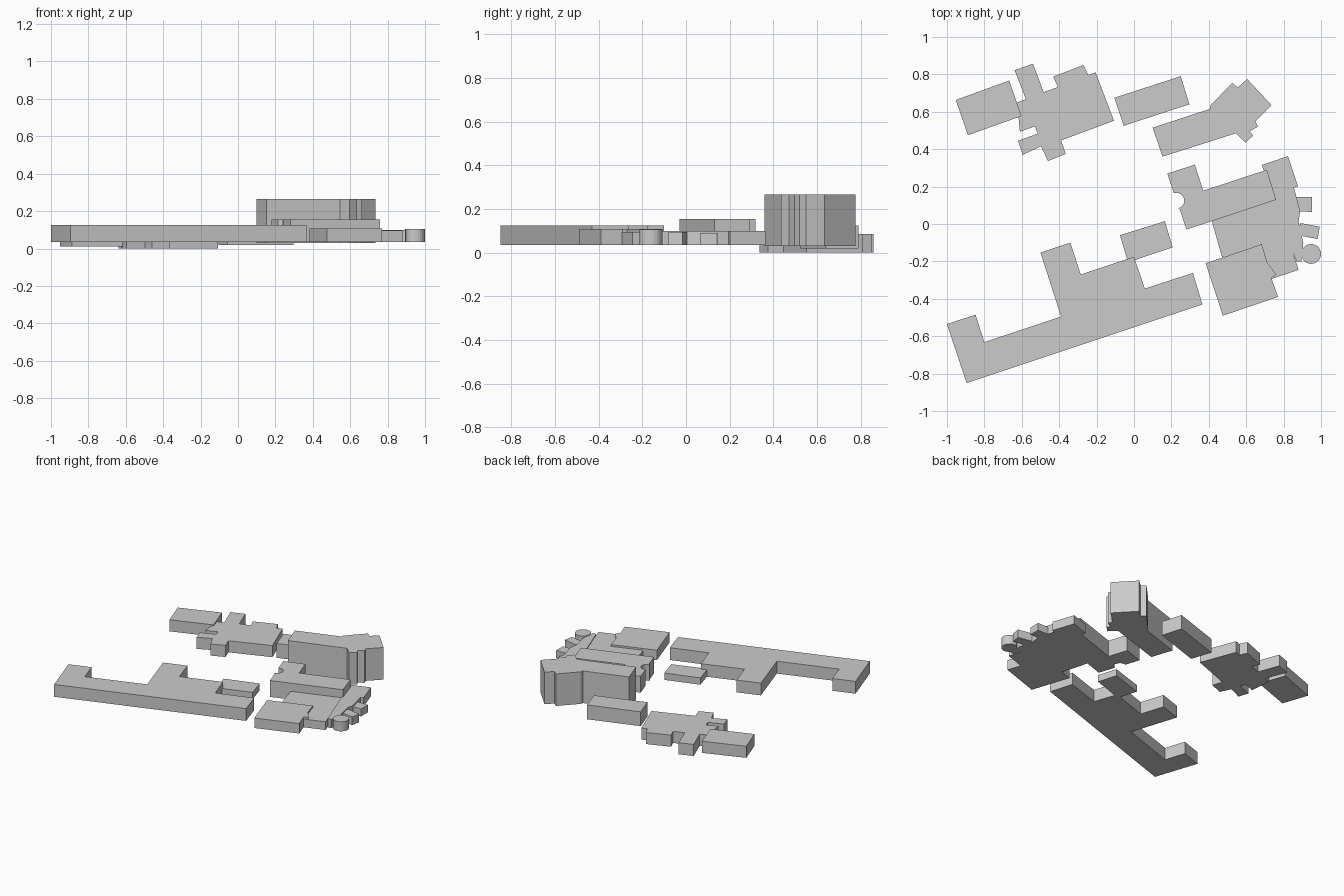
import bpy, bmesh
from math import cos, sin, pi


def block(name, z0, z1, pts):
    """Extrude a building footprint from z0 up to z1."""
    bm = bmesh.new()
    face = bm.faces.new([bm.verts.new((x, y, z0)) for x, y in pts])
    top = bmesh.ops.extrude_face_region(bm, geom=[face])["geom"]
    for v in top:
        if isinstance(v, bmesh.types.BMVert):
            v.co.z = z1
    if not any(f.normal.z < -0.5 for f in bm.faces):
        bm.faces.ensure_lookup_table()
    bmesh.ops.recalc_face_normals(bm, faces=bm.faces)
    me = bpy.data.meshes.new(name)
    bm.to_mesh(me)
    bm.free()
    ob = bpy.data.objects.new(name, me)
    bpy.context.collection.objects.link(ob)
    return ob


def arc(cx, cy, r, a0, a1, n):
    """Points along an arc, angles in degrees."""
    return [(cx + r * cos((a0 + (a1 - a0) * i / n) * pi / 180),
             cy + r * sin((a0 + (a1 - a0) * i / n) * pi / 180)) for i in range(n + 1)]


# Long front building with three wings, and its small annex
block("long_building", 0.035, 0.125, [
    (-1, -.535), (-.847, -.485), (-.8, -.632), (-.39, -.495), (-.5, -.153), (-.34, -.1),
    (-.285, -.27), (0, -.175), (.058, -.345), (.315, -.262), (.366, -.43), (-.895, -.85)])
block("small_annex", 0.035, 0.085, [(-.075, -.06), (.165, .015), (.207, -.125), (-.032, -.205)])

# Back left building: west wing and branching main body
block("west_wing", 0.01, 0.095, [(-.953, .663), (-.667, .767), (-.602, .577), (-.635, .565), (-.888, .475)])
block("branched_building", 0.0, 0.085, [
    (-.625, .65), (-.578, .667), (-.638, .822), (-.54, .857), (-.483, .705), (-.407, .732),
    (-.432, .788), (-.27, .85), (-.245, .797), (-.205, .81), (-.107, .552), (-.39, .447),
    (-.365, .375), (-.46, .337), (-.497, .415), (-.595, .37), (-.62, .445), (-.515, .483),
    (-.53, .522), (-.61, .493)])

# Back centre block
block("back_block", 0.02, 0.125, [(-.105, .675), (.25, .79), (.296, .64), (-.055, .525)])

# Tall building with turned end
block("tall_building", 0.03, 0.265, [
    (.1, .515), (.405, .615), (.41, .635), (.525, .755), (.555, .73), (.605, .775),
    (.736, .635), (.65, .55), (.662, .52), (.62, .497), (.636, .472), (.595, .435),
    (.545, .485), (.152, .36)])

# Right complex: high hall with a round notch, lower middle, side strip, front block
block("high_hall", 0.035, 0.155,
      [(.28, -.03), (.76, .13), (.71, .29), (.37, .178), (.325, .317), (.178, .27), (.213, .165)]
      + arc(.227, .125, .042, 100, -75, 10) + [(.243, .082)])
block("middle_hall", 0.035, 0.095, [
    (.415, .02), (.76, .13), (.88, -.245), (.73, -.295), (.6, -.2), (.47, -.175)])
block("side_strip", 0.035, 0.1, [
    (.683, .315), (.823, .363), (.877, .202), (.855, .195), (.888, .07), (.88, .01),
    (.905, -.1), (.895, -.2), (.868, -.2)])
block("front_block", 0.035, 0.108, [
    (.383, -.21), (.683, -.108), (.712, -.205), (.76, -.27), (.735, -.29), (.77, -.39), (.475, -.49)])

# Small attachments on the right side
block("side_bay_1", 0.035, 0.09, [(.84, .145), (.952, .143), (.952, .065), (.84, .067)])
block("side_bay_2", 0.035, 0.095, [(.89, .005), (.993, -.015), (.982, -.08), (.875, -.06)])
block("round_turret", 0.035, 0.105, arc(.947, -.16, .053, 0, 360 - 15, 23))
